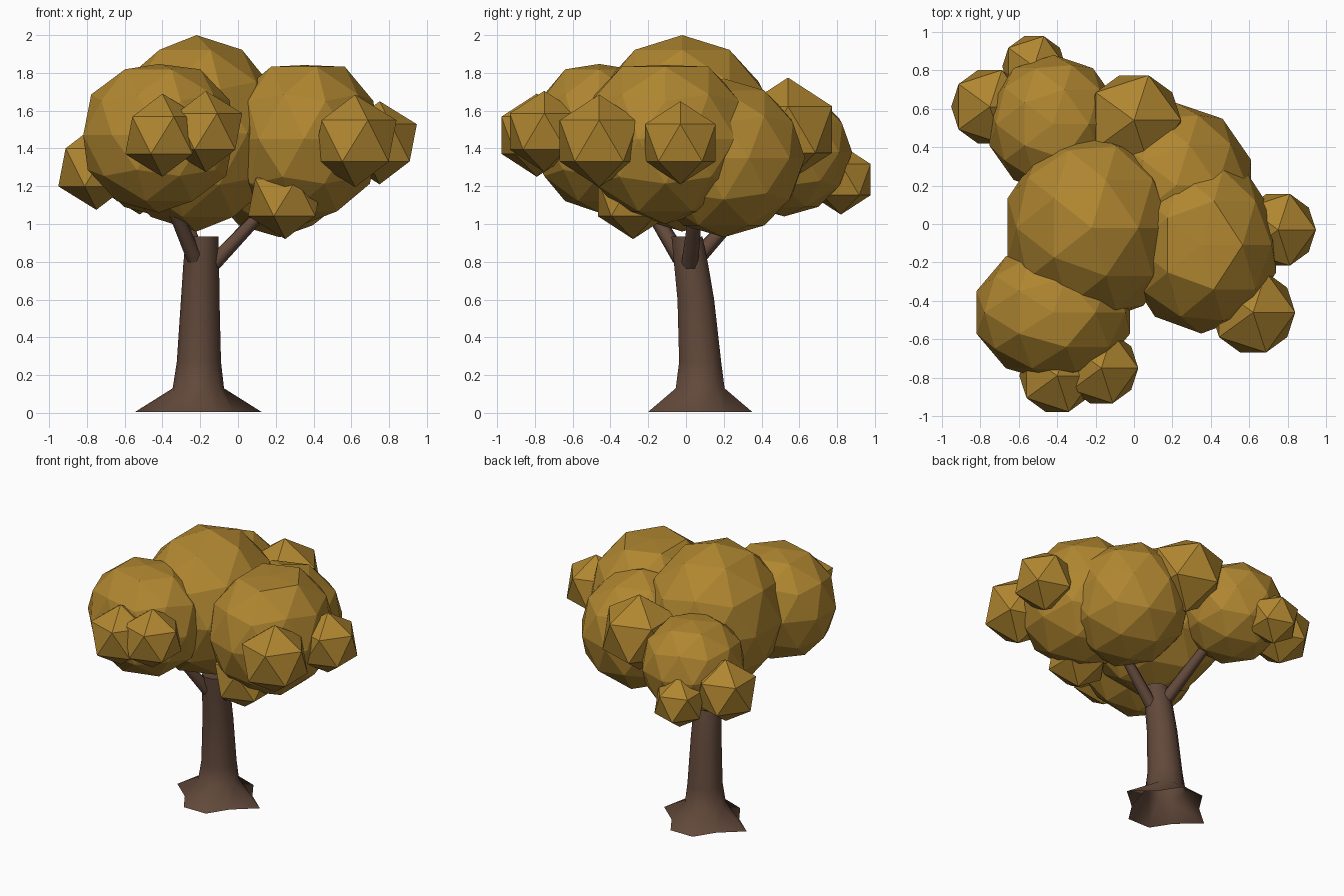
import bpy, bmesh, math
from mathutils import Vector

if "Cube" in bpy.data.objects:
    bpy.data.objects.remove(bpy.data.objects["Cube"])


def material(name, rgb):
    m = bpy.data.materials.new(name)
    m.diffuse_color = (*rgb, 1)
    m.use_nodes = True
    m.node_tree.nodes["Principled BSDF"].inputs["Base Color"].default_value = m.diffuse_color
    return m


bark = material("brown bark", (0.122, 0.066, 0.043))
leaf = material("golden leaf", (0.434, 0.240, 0.030))


def add_object(name, bm, mat):
    me = bpy.data.meshes.new(name)
    bm.to_mesh(me)
    bm.free()
    me.materials.append(mat)
    ob = bpy.data.objects.new(name, me)
    bpy.context.collection.objects.link(ob)
    return ob


def loft(name, rings, mat, angle, bottom=True):
    """Skin a list of vertex rings, cap the ends, shade smooth by angle."""
    bm = bmesh.new()
    vs = [[bm.verts.new(p) for p in ring] for ring in rings]
    n = len(vs[0])
    for a, b in zip(vs, vs[1:]):
        for i in range(n):
            j = (i + 1) % n
            bm.faces.new((a[i], a[j], b[j], b[i]))
    if bottom:
        bm.faces.new(vs[0][::-1])
    bm.faces.new(vs[-1])
    ob = add_object(name, bm, mat)
    bpy.ops.object.select_all(action='DESELECT')
    ob.select_set(True)
    bpy.context.view_layer.objects.active = ob
    bpy.ops.object.shade_smooth_by_angle(angle=math.radians(angle))


# trunk: gently curved ten-sided column, open below, with a pointed root flare
# (centre x, centre y, z, radius)
profile = [(-0.21, 0.075, 0.005, 0.335), (-0.21, 0.075, 0.13, 0.136),
           (-0.207, 0.075, 0.27, 0.117), (-0.20, 0.052, 0.60, 0.102),
           (-0.195, 0.028, 0.78, 0.095), (-0.19, 0.005, 0.935, 0.086)]
root = [0.335, 0.225, 0.290, 0.290, 0.225]  # root radius, repeats twice around
rings = []
for k, (x, y, z, r) in enumerate(profile):
    ring = []
    for i in range(10):
        a = i * math.pi / 5
        rr = root[i % 5] if k == 0 else r
        ring.append((x + rr * math.cos(a), y + rr * math.sin(a), z))
    rings.append(ring)
loft("trunk", rings, bark, 65, bottom=False)

# branches reaching into the crown
branches = {"branch_front_left": ((-0.23, -0.03, 0.82), (-0.42, -0.30, 1.27)),
            "branch_right": ((-0.13, 0.02, 0.79), (0.22, 0.06, 1.16)),
            "branch_back_left": ((-0.21, 0.06, 0.82), (-0.34, 0.40, 1.20))}
for name, (p, q) in branches.items():
    p, q = Vector(p), Vector(q)
    rot = (q - p).to_track_quat('Z', 'Y')
    loft(name, [[c + rot @ Vector((r * math.cos(i * math.pi / 3), r * math.sin(i * math.pi / 3), 0))
                 for i in range(6)] for c, r in ((p, 0.045), (q, 0.032))], bark, 65)


# foliage clumps: faceted icospheres, optionally with a flattened tip
def clump(name, centre, radii, subdivisions, cap=1.0):
    bm = bmesh.new()
    bmesh.ops.create_icosphere(bm, subdivisions=subdivisions, radius=1)
    for v in bm.verts:
        v.co.z = min(v.co.z, cap)
        v.co = Vector(centre) + Vector(a * b for a, b in zip(v.co, radii))
    add_object(name, bm, leaf)


large = {"crown_top": ((-0.22, -0.02, 1.48), (0.46, 0.50, 0.52), 1.0),
         "crown_right": ((0.35, -0.11, 1.45), (0.41, 0.46, 0.45), 0.87),
         "crown_back_right": ((0.22, 0.20, 1.35), (0.41, 0.43, 0.42), 1.0),
         "crown_front_left": ((-0.42, -0.46, 1.47), (0.42, 0.36, 0.41), 0.92),
         "crown_back_left": ((-0.42, 0.52, 1.38), (0.35, 0.36, 0.34), 0.92)}
for name, (c, r, cap) in large.items():
    clump(name, c, r, 2, cap)

small = {"tuft_front": ((-0.40, -0.79, 1.47), 0.22),
         "tuft_front_inner": ((-0.17, -0.75, 1.49), 0.215),
         "tuft_right_front": ((0.62, -0.46, 1.44), 0.245),
         "tuft_right": ((0.75, -0.03, 1.43), 0.22),
         "tuft_low_front": ((0.25, -0.28, 1.14), 0.22),
         "tuft_back": ((0.00, 0.54, 1.50), 0.275),
         "tuft_left": ((-0.75, 0.61, 1.30), 0.225),
         "tuft_back_left": ((-0.52, 0.82, 1.235), 0.185)}
for name, (c, r) in small.items():
    clump(name, c, (r, r, r), 1)
